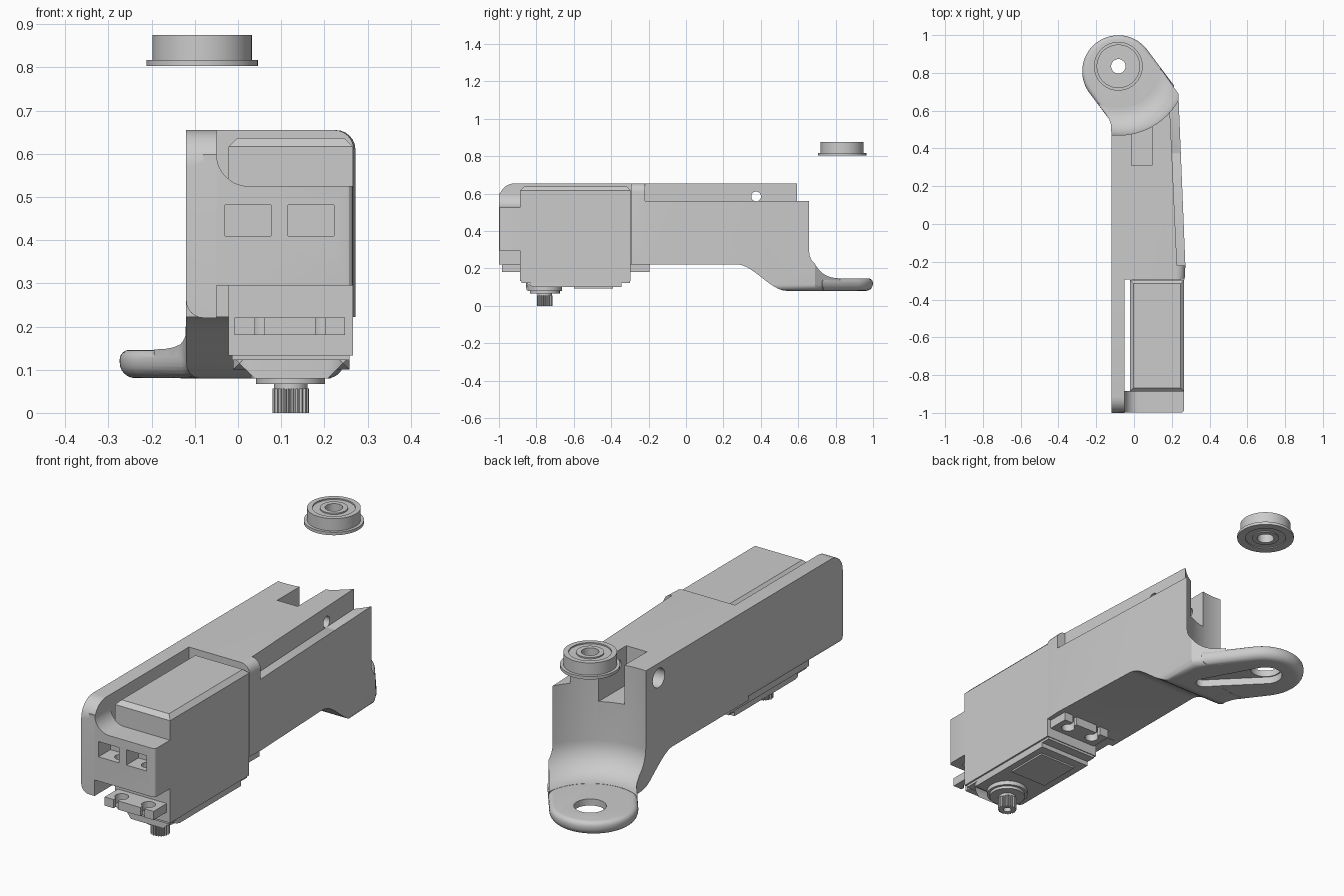
import bpy, bmesh
from math import sin, cos, pi, atan2

if "Cube" in bpy.data.objects:
    bpy.data.objects.remove(bpy.data.objects["Cube"])


def finish(name, bm):
    bmesh.ops.remove_doubles(bm, verts=bm.verts, dist=1e-6)
    bmesh.ops.recalc_face_normals(bm, faces=bm.faces)
    me = bpy.data.meshes.new(name)
    bm.to_mesh(me)
    bm.free()
    ob = bpy.data.objects.new(name, me)
    bpy.context.collection.objects.link(ob)
    return ob


def prism(name, pts, a, b, axis='z'):
    """Extrude a 2D outline from a to b along an axis."""
    place = {'x': lambda u, v, w: (w, u, v), 'y': lambda u, v, w: (u, w, v),
             'z': lambda u, v, w: (u, v, w)}[axis]
    bm = bmesh.new()
    lo = [bm.verts.new(place(u, v, a)) for u, v in pts]
    hi = [bm.verts.new(place(u, v, b)) for u, v in pts]
    bm.faces.new(lo)
    bm.faces.new(hi)
    n = len(pts)
    for i in range(n):
        j = (i + 1) % n
        bm.faces.new((lo[i], lo[j], hi[j], hi[i]))
    return finish(name, bm)


def box(name, x0, x1, y0, y1, z0, z1):
    return prism(name, [(x0, y0), (x1, y0), (x1, y1), (x0, y1)], z0, z1)


def arc(cx, cy, r, a0, a1, n, ry=None):
    ry = ry or r
    return [(cx + r * cos(a0 + (a1 - a0) * i / n), cy + ry * sin(a0 + (a1 - a0) * i / n))
            for i in range(n + 1)]


def disc(name, cx, cy, r, a, b, axis='z', n=48):
    return prism(name, arc(cx, cy, r, 0, 2 * pi, n)[:-1], a, b, axis)


def lathe(name, prof, cx, cy, closed, n=72):
    """Revolve (radius, z) points around a vertical axis."""
    bm = bmesh.new()
    rings = [[bm.verts.new((cx + r * cos(2 * pi * k / n), cy + r * sin(2 * pi * k / n), z))
              for k in range(n)] for r, z in prof]
    for i in range(len(prof) if closed else len(prof) - 1):
        p, q = rings[i], rings[(i + 1) % len(prof)]
        for k in range(n):
            m = (k + 1) % n
            bm.faces.new((p[k], p[m], q[m], q[k]))
    return finish(name, bm)


def round_edges(ob, test, width, seg=6):
    bm = bmesh.new()
    bm.from_mesh(ob.data)
    edges = [e for e in bm.edges if test(e.verts[0].co) and test(e.verts[1].co)]
    bmesh.ops.bevel(bm, geom=edges, offset=width, segments=seg, profile=0.5, affect='EDGES')
    bm.to_mesh(ob.data)
    bm.free()


def boolean(ob, other, op='DIFFERENCE'):
    m = ob.modifiers.new('b', 'BOOLEAN')
    m.operation, m.object, m.solver = op, other, 'EXACT'
    dg = bpy.context.evaluated_depsgraph_get()
    me = bpy.data.meshes.new_from_object(ob.evaluated_get(dg))
    ob.modifiers.clear()
    ob.data = me
    bpy.data.objects.remove(other)


# Shared positions: pivot of the tongue, its direction, and the bearing axis
CX, CY, R = -0.083, 0.808, 0.192
BY = 0.835
DX, DY = 0.6, -0.8
A = atan2(0.6, 0.8)

# Bracket body: plan outline with rounded edges
outline = ([(-0.12, -0.295), (0.268, -0.295), (0.272, -0.22), (0.235, 0.69)]
           + arc(CX, CY, R, A, A + pi, 32)
           + [(-0.15, 0.583), (-0.132, 0.556), (-0.122, 0.525), (-0.12, 0.48)])
body = prism('bracket', outline, 0.08, 0.655)
round_edges(body, lambda c: c.z > 0.65 and c.x > 0.22, 0.045)
round_edges(body, lambda c: c.z < 0.081, 0.035)

# Underside sweeping up from the tongue
s_curve = []
for i in range(17):
    t = i / 16
    s_curve.append((0.27 + 0.27 * t, 0.222 - 0.142 * t * t * (3 - 2 * t)))
boolean(body, prism('cut', [(-0.5, 0.222)] + s_curve + [(0.56, -0.05), (-0.5, -0.05)], -0.5, 0.5, 'x'))

# Round clearance behind the body, filleting into the tongue
prof = ([(0, 0.8), (0.365, 0.8)]
        + arc(0.225, 0.287, 0.14, 0, -pi / 2, 12)
        + [(0.225, 0.0), (0, 0.0)])
boolean(body, lathe('cut', prof, CX, BY, False))

# Step along the upper right edge, cable slot and cross hole
boolean(body, prism('cut', [(0.228, -0.22), (0.4, -0.22), (0.4, 0.8), (0.187, 0.8), (0.19, 0.6)], 0.56, 0.8))
boolean(body, box('cut', -0.012, 0.095, 0.31, 0.7, 0.47, 0.8))
boolean(body, disc('cut', 0.375, 0.585, 0.026, -0.3, 0.4, 'x'))
boolean(body, disc('cut', 0.375, 0.585, 0.045, -0.3, -0.05, 'x'))

# Tongue with rounded rim
r = R - 0.001
L = 0.24
ends = [(CX + L * DX + s * r * 0.8, CY + L * DY + s * r * 0.6) for s in (-1, 1)]
tongue = prism('tongue', arc(CX, CY, r, A, A + pi, 40) + ends, 0.0805, 0.146)
round_edges(tongue, lambda c: c.z < 0.09, 0.036)
round_edges(tongue, lambda c: c.z > 0.14, 0.022, 4)
boolean(body, tongue, 'UNION')

# Tapered recess under the tongue and the pivot hole
recess = (arc(CX, BY, 0.075, A, A + pi, 20)
          + arc(CX + 0.29 * DX, BY + 0.29 * DY, 0.035, A + pi, A + 2 * pi, 12))
boolean(body, prism('cut', recess, 0.0, 0.115))
boolean(body, disc('cut', CX, BY, 0.07, 0.0, 0.2))

# Long side wall beside the servo
wall = box('side_wall', -0.12, -0.05, -1.0, -0.25, 0.22, 0.655)
round_edges(wall, lambda c: c.z > 0.6 and c.y < -0.9, 0.085, 8)
round_edges(wall, lambda c: c.z < 0.23 and c.x < -0.1, 0.04)
boolean(body, wall, 'UNION')

# Front lip with nut pockets and vertical screw holes
lip_pts = ([(-0.08, 0.295), (0.265, 0.295), (0.265, 0.525)]
           + arc(0.025, 0.6, 0.075, -pi / 2, -pi, 10) + [(-0.08, 0.6)])
lip = prism('front_lip', lip_pts, -0.999, -0.883, 'y')
round_edges(lip, lambda c: c.x > 0.26 and c.y < -0.9, 0.015, 3)
for x0, x1, xc in ((-0.03, 0.076, 0.05), (0.116, 0.222, 0.19)):
    boolean(lip, box('cut', x0, x1, -1.1, -0.91, 0.41, 0.482))
    boolean(lip, disc('cut', xc, -0.945, 0.028, 0.2, 0.45))
boolean(body, lip, 'UNION')

# Servo case: chamfered box and stepped gearbox underneath
case = box('servo_case', -0.022, 0.266, -0.887, -0.296, 0.133, 0.637)
round_edges(case, lambda c: c.z > 0.6, 0.02, 1)
box('servo_base', -0.014, 0.258, -0.88, -0.3, 0.122, 0.135)
gearbox = box('servo_gearbox', -0.012, 0.258, -0.855, -0.345, 0.1, 0.13)
round_edges(gearbox, lambda c: c.y < -0.8, 0.05, 4)
box('gearbox_cover', 0.03, 0.225, -0.6, -0.39, 0.092, 0.102)

# Servo mounting ears with open screw holes
for name, y0, y1, yc, side in (('front_ear', -0.985, -0.88, -0.94, -1), ('rear_ear', -0.3, -0.195, -0.242, 1)):
    ear = box(name, -0.008, 0.248, y0, y1, 0.18, 0.221)
    for x in (0.05, 0.19):
        boolean(ear, disc('cut', x, yc, 0.03, 0.1, 0.3, n=32))
        far = yc + side * 0.1
        boolean(ear, box('cut', x - 0.011, x + 0.011, min(yc, far), max(yc, far), 0.1, 0.3))

# Output boss and toothed shaft
lathe('servo_boss', [(0, 0.055), (0.039, 0.055), (0.039, 0.067), (0.08, 0.067), (0.08, 0.08),
                     (0.092, 0.08), (0.092, 0.11), (0, 0.11)], 0.122, -0.755, False)
teeth = []
for k in range(84):
    rad = 0.042 if k % 4 < 2 else 0.036
    teeth.append((0.122 + rad * cos(2 * pi * k / 84), -0.755 + rad * sin(2 * pi * k / 84)))
shaft = prism('output_shaft', teeth, 0.0, 0.056)
boolean(shaft, disc('cut', 0.122, -0.755, 0.018, -0.1, 0.045, n=24))

# Flanged bearing floating above the tongue
half = [(0.038, 0.875), (0.06, 0.875), (0.06, 0.869), (0.092, 0.869), (0.092, 0.875),
        (0.115, 0.875), (0.115, 0.817), (0.129, 0.817), (0.129, 0.803),
        (0.092, 0.803), (0.092, 0.808), (0.06, 0.808), (0.06, 0.803), (0.038, 0.803)]
lathe('bearing', half, CX, BY, True)

# Smooth curved faces, keep hard edges
bpy.ops.object.select_all(action='SELECT')
bpy.context.view_layer.objects.active = body
bpy.ops.object.shade_smooth_by_angle(angle=0.5)
